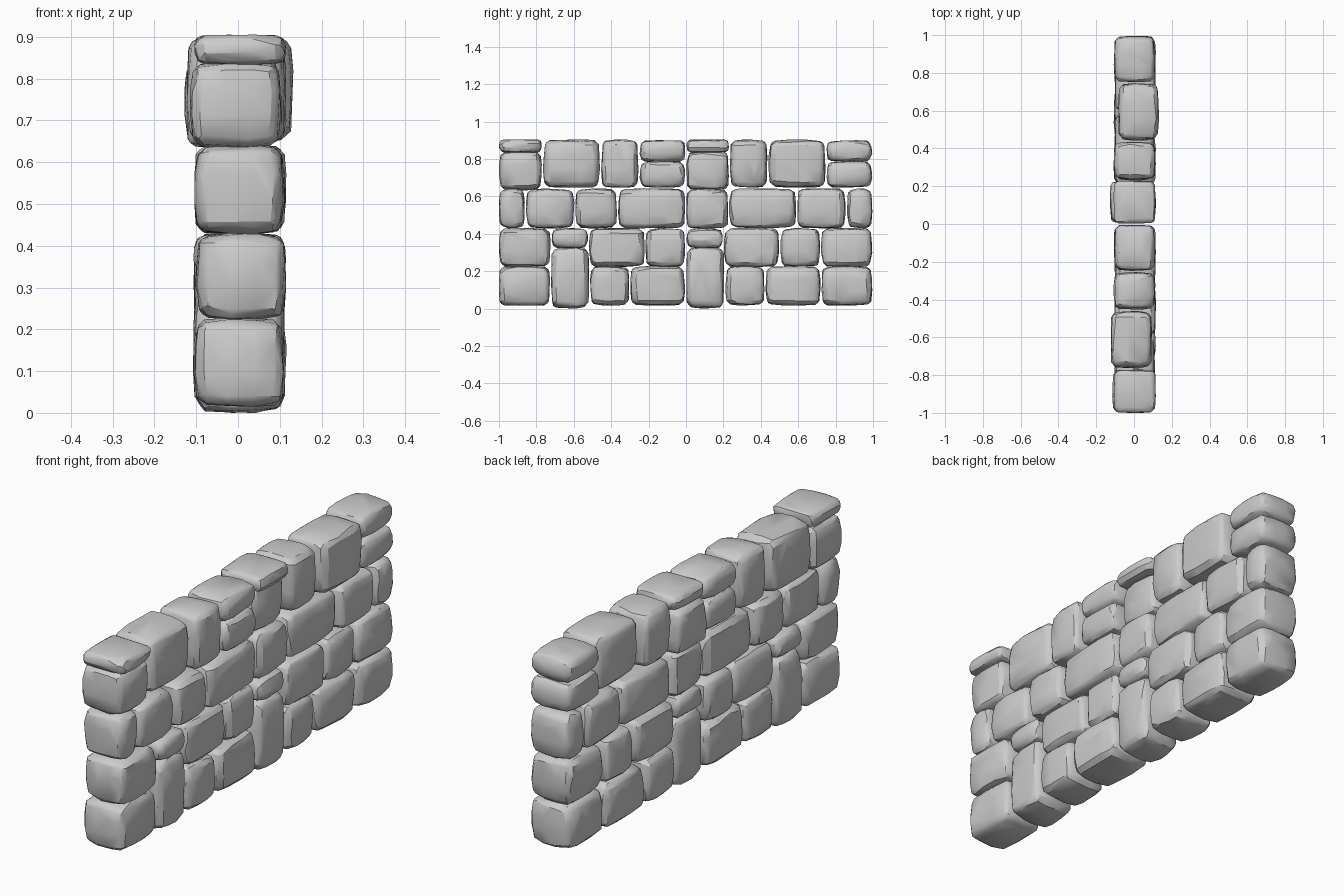
import bpy, bmesh, math, random
from mathutils import Vector

if "Cube" in bpy.data.objects:
    bpy.data.objects.remove(bpy.data.objects["Cube"])

random.seed(7)
CORNER = 0.036   # rounding radius of a stone's edges


def rand(a):
    return random.uniform(-a, a)


def stone(name, y, z, shift=0):
    """One rough-hewn block filling the given y and z ranges."""
    lo = Vector((shift - 0.104 + rand(.004), y[0], z[0]))
    hi = Vector((shift + 0.112 + rand(.005), y[1], z[1]))
    half = (hi - lo) / 2
    r = min(CORNER, min(half) * 0.6)
    steps = (-1, -0.8, -0.25, 0.35, 0.82, 1)
    # each corner is pulled in by its own amount so the block is not a true box
    skew = [random.uniform(0, 0.07) for _ in range(8)]
    pts = []
    for a in steps:
        for b in steps:
            for c in steps:
                if max(abs(a), abs(b), abs(c)) < 1:
                    continue
                p = Vector((a * half.x, b * half.y, c * half.z))
                core = Vector([max(r - h, min(h - r, v)) for v, h in zip(p, half)])
                d = p - core
                if d.length > 0:
                    p = core + d.normalized() * min(r, d.length)
                # bulged faces
                n = a * a + b * b + c * c
                p = Vector([v * (1 - .025 * (n - t * t)) for v, t in zip(p, (a, b, c))])
                p *= 1 - skew[(a > 0) * 4 + (b > 0) * 2 + (c > 0)] * abs(a * b * c)
                pts.append(p + Vector([rand(.0035) for _ in range(3)]))
    # stretch back to the exact extents
    for i in range(3):
        a, b = min(p[i] for p in pts), max(p[i] for p in pts)
        for p in pts:
            p[i] = lo[i] + (p[i] - a) / (b - a) * (hi[i] - lo[i])
    bm = bmesh.new()
    for p in pts:
        bm.verts.new(p)
    bmesh.ops.convex_hull(bm, input=bm.verts[:])
    bmesh.ops.delete(bm, geom=[v for v in bm.verts if not v.link_faces], context='VERTS')
    bmesh.ops.recalc_face_normals(bm, faces=bm.faces[:])
    me = bpy.data.meshes.new(name)
    bm.to_mesh(me)
    bm.free()
    me.shade_smooth()
    me.set_sharp_from_angle(angle=math.radians(25))
    bpy.context.collection.objects.link(bpy.data.objects.new(name, me))


# Each course has four stones a-d (their widths), reordered in the second half
courses = [
    ("base", (.277, .208, .215, .30), "abcd", "bcda", .015, .228),
    ("second", (.28, .20, .302, .218), "abcd", "bcda", .222, .431),
    ("third", (.142, .265, .228, .365), "abcd", "cdba", .428, .642),
    ("fourth", (.233, .311, .206, .25), "abcd", "acbd", .646, .904),
]
# Upright and short stones, and stones split by a thin cap, by height
heights = {("base", "b"): (0, .33), ("second", "b"): (.322, .43),
           ("fourth", "a"): (.632, .84), ("fourth", "d"): (.646, .788)}
caps = {"a": (.832, .905), "d": (.782, .9)}
# Top-course stones pushed out of line, one value per half
shifts = {"a": (-.01, -.025), "b": (-.018, .018)}

for name, widths, first, second, z0, z1 in courses:
    y = -1
    for half, order in enumerate((first, second)):
        for key in order:
            w = widths["abcd".index(key)]
            span = (y + .002, y + w - .004)
            if abs(y + 1) < .001:
                span = (-1, span[1])
            label = f"{name}_stone_{key}{half + 1}"
            top = name == "fourth"
            stone(label, span, heights.get((name, key), (z0, z1)),
                  shifts[key][half] if top and key in shifts else 0)
            if top and key in caps:
                stone(f"cap_stone_{key}{half + 1}", span, caps[key])
            y += w
